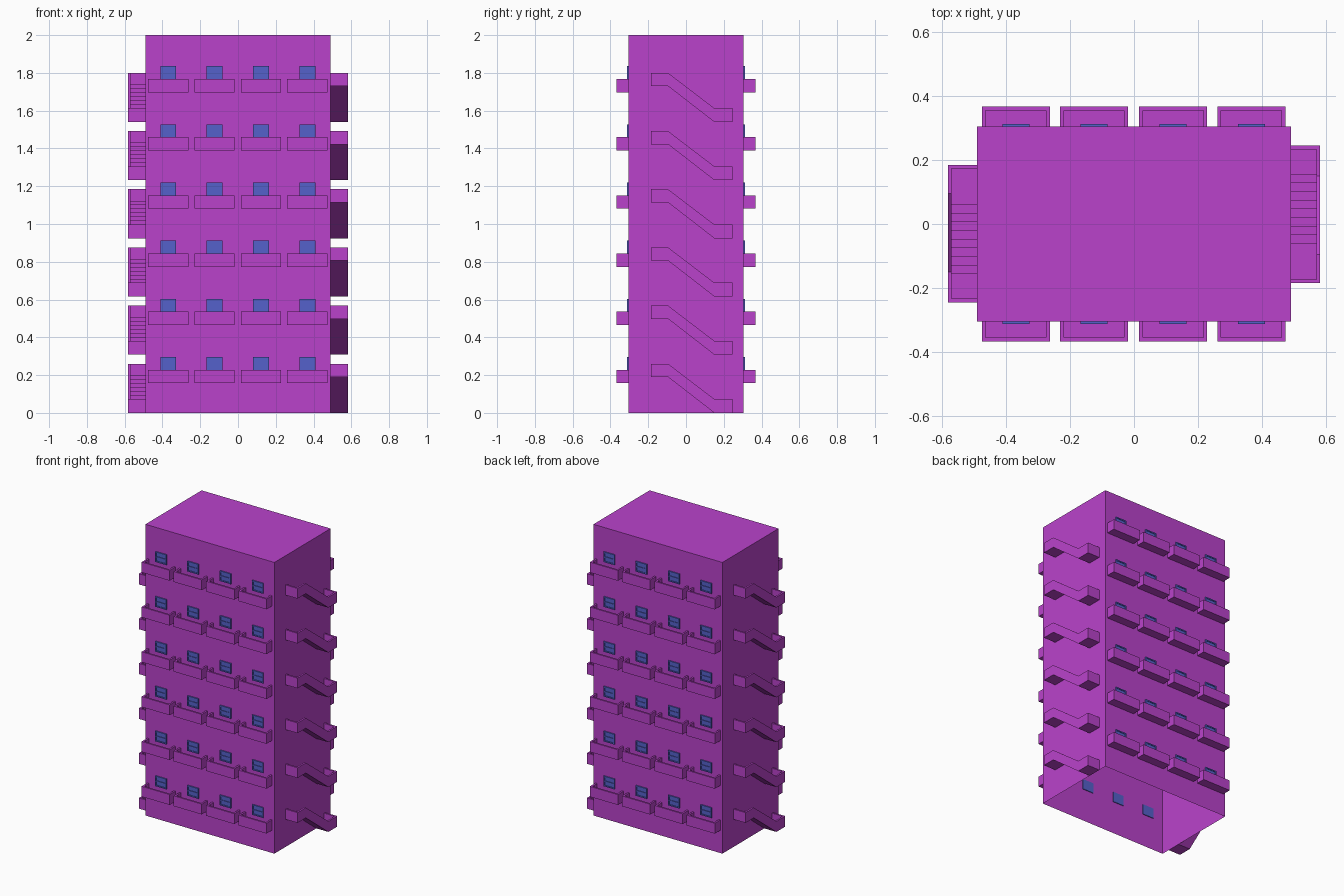
import bpy, bmesh, math
from mathutils import Matrix, Vector

if "Cube" in bpy.data.objects:
    bpy.data.objects.remove(bpy.data.objects["Cube"])

FLOORS, STEP = 6, 0.308
HX, HY, H = 0.49, 0.305, 2.0
T = 0.012  # rail thickness


def material(name, rgb):
    m = bpy.data.materials.new(name)
    m.diffuse_color = (*rgb, 1)
    m.use_nodes = True
    m.node_tree.nodes["Principled BSDF"].inputs["Base Color"].default_value = m.diffuse_color
    return m


PURPLE = material("purple_paint", (0.49, 0.055, 0.60))
BLUE = material("blue_glass", (0.09, 0.12, 0.60))


def prism(bm, pts, along):
    """Extrude a closed 3D outline along a vector."""
    face = bm.faces.new([bm.verts.new(p) for p in pts])
    new = bmesh.ops.extrude_face_region(bm, geom=[face], use_keep_orig=True)["geom"]
    verts = [v for v in new if isinstance(v, bmesh.types.BMVert)]
    bmesh.ops.translate(bm, vec=along, verts=verts)


def box(bm, x0, x1, y0, y1, z0, z1):
    prism(bm, [(x0, y0, z0), (x1, y0, z0), (x1, y1, z0), (x0, y1, z0)], (0, 0, z1 - z0))


def mesh(name, bm, mat):
    bmesh.ops.recalc_face_normals(bm, faces=bm.faces)
    me = bpy.data.meshes.new(name)
    bm.to_mesh(me)
    bm.free()
    me.materials.append(mat)
    return me


def place(name, me, loc=(0, 0, 0), turned=False):
    ob = bpy.data.objects.new(name, me)
    bpy.context.collection.objects.link(ob)
    turn = Matrix.Rotation(math.pi, 4, "Z") if turned else Matrix.Identity(4)
    ob.matrix_world = turn @ Matrix.Translation(loc)


# Tower shell, open underneath
bm = bmesh.new()
box(bm, -HX, HX, -HY, HY, 0, H)
bm.normal_update()
bmesh.ops.recalc_face_normals(bm, faces=bm.faces)
bm.faces.ensure_lookup_table()
bottom = [f for f in bm.faces if f.calc_center_median().z < 0.01]
bmesh.ops.delete(bm, geom=bottom, context="FACES_ONLY")
place("tower_shell", mesh("tower_shell", bm, PURPLE))

# Balcony: U-shaped parapet and a floor slab
bm = bmesh.new()
w, yf, yi = 0.1065, -0.367, -0.367 + T
prism(bm, [(-w, -HY, 0), (-w, yf, 0), (w, yf, 0), (w, -HY, 0),
           (w - T, -HY, 0), (w - T, yi, 0), (-w + T, yi, 0), (-w + T, -HY, 0)], (0, 0, 0.071))
box(bm, -w + T, w - T, yi, -HY, 0, 0.01)
balcony = mesh("balcony", bm, PURPLE)

# Window: pane through the wall with a thin frame and crossbar
bm = bmesh.new()
box(bm, -0.042, 0.042, -0.309, -0.300, 0, 0.07)
for z in (0, 0.031, 0.062):
    box(bm, -0.042, 0.042, -0.313, -0.309, z, z + 0.008)
for x in (-0.042, 0.034):
    box(bm, x, x + 0.008, -0.313, -0.309, 0.008, 0.062)
window = mesh("window", bm, BLUE)

# Outside stair flight on the right wall
bm = bmesh.new()
X1 = 0.582
XI = X1 - T
rail = [(-0.185, 0.26), (-0.095, 0.26), (0.15, 0.073), (0.245, 0.073),
        (0.245, 0), (0.15, 0), (-0.095, 0.19), (-0.185, 0.19)]
prism(bm, [(XI, y, z) for y, z in rail], (T, 0, 0))
box(bm, HX, XI, -0.185, -0.185 + T, 0.19, 0.26)
box(bm, HX, XI, 0.245 - T, 0.245, 0, 0.073)
n, y, z = 9, 0.157, 0.01
steps = [(0.245 - T, 0), (0.245 - T, z)]
for i in range(n):
    steps += [(y, z), (y, z + 0.021)]
    y, z = y - 0.0271, z + 0.021
steps += [(-0.185 + T, z), (-0.185 + T, 0.19), (-0.095, 0.19), (0.15, 0)]
prism(bm, [(HX, a, b) for a, b in steps], (XI - HX, 0, 0))
stairs = mesh("stair_flight", bm, PURPLE)

# Repeat on every floor, both faces and both ends
for floor in range(FLOORS):
    z = floor * STEP
    for turned in (False, True):
        side = "back" if turned else "front"
        for x in (-0.369, -0.125, 0.122, 0.367):
            bx = -x if turned else x
            place(f"{side}_balcony", balcony, (bx, 0, 0.157 + z), turned)
            place(f"{side}_window", window, (bx, 0, 0.226 + z), turned)
        place("left_stairs" if turned else "right_stairs", stairs, (0, 0, z), turned)
